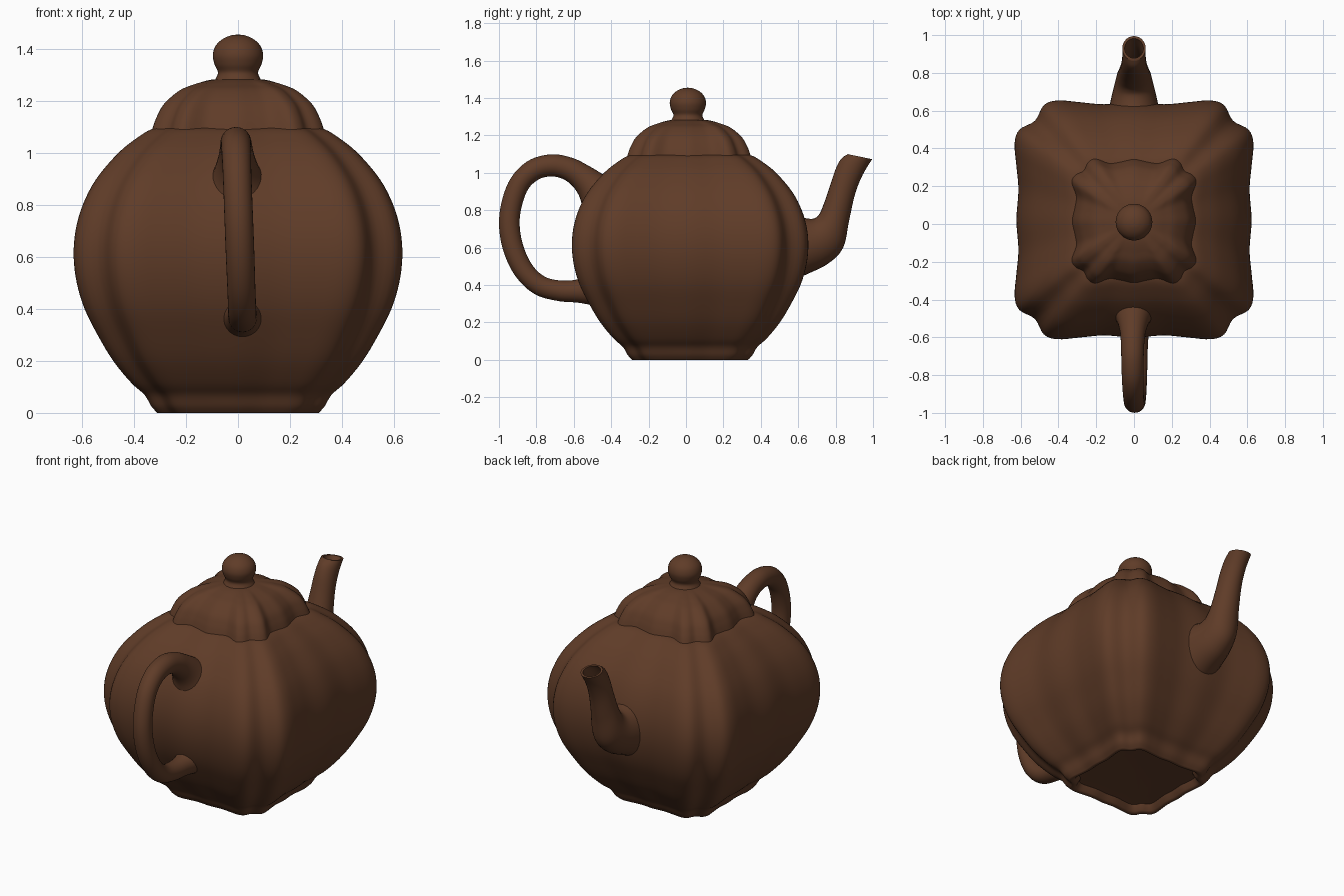
import bpy, bmesh, math
from mathutils import Vector

if "Cube" in bpy.data.objects:
    bpy.data.objects.remove(bpy.data.objects["Cube"])

CY = 0.022  # centre of the pot body along y

clay = bpy.data.materials.new("brown_clay")
clay.diffuse_color = (0.115, 0.045, 0.021, 1)
clay.use_nodes = True
clay.node_tree.nodes["Principled BSDF"].inputs["Base Color"].default_value = clay.diffuse_color


def spline(points, sub, closed=False):
    """Catmull-Rom interpolation of tuples of any length."""
    n, out = len(points), []
    for i in range(n if closed else n - 1):
        ids = [i - 1, i, i + 1, i + 2]
        ids = [k % n if closed else min(max(k, 0), n - 1) for k in ids]
        a, b, c, d = (points[k] for k in ids)
        for s in range(sub):
            t = s / sub
            out.append(tuple(
                0.5 * (2 * q + (r - p) * t + (2 * p - 5 * q + 4 * r - w) * t * t
                       + (3 * q - p - 3 * r + w) * t ** 3)
                for p, q, r, w in zip(a, b, c, d)))
    if not closed:
        out.append(points[-1])
    return out


def loft(name, rings, angle=50):
    """Skin closed rings of equal size and cap both ends."""
    bm = bmesh.new()
    vr = [[bm.verts.new(p) for p in ring] for ring in rings]
    n = len(vr[0])
    for a, b in zip(vr, vr[1:]):
        for i in range(n):
            bm.faces.new((a[i], a[(i + 1) % n], b[(i + 1) % n], b[i]))
    bm.faces.new(vr[0])
    bm.faces.new(vr[-1])
    bmesh.ops.recalc_face_normals(bm, faces=bm.faces[:])
    me = bpy.data.meshes.new(name)
    bm.to_mesh(me)
    bm.free()
    me.materials.append(clay)
    ob = bpy.data.objects.new(name, me)
    bpy.context.collection.objects.link(ob)
    bpy.ops.object.select_all(action='DESELECT')
    ob.select_set(True)
    bpy.context.view_layer.objects.active = ob
    bpy.ops.object.shade_smooth_by_angle(angle=math.radians(angle))
    return ob


def lobed_section(side, corner):
    """Four-sided lobed outline: half a side is given, mirrored and turned."""
    full = [(x, -y) for x, y in reversed(side[1:])] + side + [(corner, corner)]
    pts = []
    for q in range(4):
        c, s = [(1, 0), (0, 1), (-1, 0), (0, -1)][q]
        pts += [(x * c - y * s, x * s + y * c) for x, y in full]
    return spline(pts, 4, closed=True)


def stack(section, profile, y0, round_below=0.0):
    """Scale a section along a (radius, height) profile, rounding when small."""
    rings = []
    for r, z in profile:
        k = min(1, max(0, (round_below - r) / 0.08)) if round_below else 0
        ring = []
        for x, y in section:
            f = (1 - k) + k / math.hypot(x, y)
            ring.append((x * r * f, y0 + y * r * f, z))
        rings.append(ring)
    return rings


def tube_rings(stations, n=28, sub=6):
    """Elliptic rings from (upper y, z, lower y, z, half width, x)."""
    rings = []
    for uy, uz, ly, lz, hw, x in spline(stations, sub):
        c = Vector((x, (uy + ly) / 2, (uz + lz) / 2))
        h = Vector((0, (uy - ly) / 2, (uz - lz) / 2))
        rings.append([c + h * math.cos(a) + Vector((hw * math.sin(a), 0, 0))
                      for a in (2 * math.pi * i / n for i in range(n))])
    return rings


# body with a recessed foot
body_section = lobed_section(
    [(.985, 0), (.968, .25), (.985, .45), (1, .64), (.96, .755)], .83)
foot = [(.2, .045), (.27, .04), (.285, .008), (.295, 0)]
wall = spline([(.31, 0), (.333, .025), (.36, .07), (.41, .115), (.48, .2),
               (.54, .3), (.59, .4), (.62, .5), (.632, .6), (.625, .7),
               (.597, .8), (.545, .9), (.46, 1.0), (.385, 1.06),
               (.335, 1.09), (.29, 1.1)], 4)
loft("body", stack(body_section, foot + wall, CY))

# lid with deeper lobes
lid_section = lobed_section(
    [(.99, 0), (.95, .22), (.93, .4), (1, .62), (.94, .74)], .81)
lid_profile = spline([(.335, 1.07), (.327, 1.1), (.312, 1.14), (.283, 1.19),
                      (.225, 1.24), (.17, 1.263), (.125, 1.277),
                      (.09, 1.283), (.05, 1.285)], 5)
loft("lid", stack(lid_section, lid_profile, 0.016, 0.16))

# lid knob
circle = [(math.cos(math.pi * i / 20), math.sin(math.pi * i / 20))
          for i in range(40)]
knob_profile = spline([(.1, 1.265), (.086, 1.285), (.077, 1.31), (.09, 1.34),
                       (.097, 1.375), (.087, 1.41), (.062, 1.436),
                       (.03, 1.451), (.003, 1.455)], 5)
loft("lid_knob", stack(circle, knob_profile, 0.01))

# spout, with the mouth hollowed by shrunken copies of its outer rings
spout = tube_rings([
    (.52, .79, .52, .40, .15, 0), (.655, .755, .64, .455, .125, 0),
    (.705, .77, .76, .515, .105, 0), (.735, .83, .84, .60, .09, 0),
    (.77, .93, .873, .75, .075, 0), (.80, 1.02, .905, .89, .066, 0),
    (.83, 1.075, .945, .99, .062, 0), (.865, 1.10, .995, 1.073, .062, 0)])
inner = []
for ring in reversed(spout[-16:]):
    mid = sum(ring, Vector()) / len(ring)
    inner.append([mid + (p - mid) * 0.8 for p in ring])
loft("spout", spout + inner)

# handle: centre path (y, z, radius), leaning slightly sideways
path = [(-.45, .86, .125), (-.50, .925, .09), (-.56, .98, .07),
        (-.63, 1.022, .062), (-.72, 1.04, .059), (-.82, 1.012, .057),
        (-.90, .925, .055), (-.943, .77, .055), (-.93, .62, .055),
        (-.872, .485, .054), (-.785, .40, .054), (-.68, .37, .055),
        (-.58, .368, .062), (-.50, .375, .085)]
stations = []
for i, (y, z, r) in enumerate(path):
    a, b = path[max(i - 1, 0)], path[min(i + 1, len(path) - 1)]
    t = Vector((b[0] - a[0], b[1] - a[1])).normalized()
    ny, nz = -t.y * r, t.x * r
    x = -0.008 + 0.025 * (1.04 - z) / 0.67
    stations.append((y + ny, z + nz, y - ny, z - nz, r, x))
loft("handle", tube_rings(stations))
